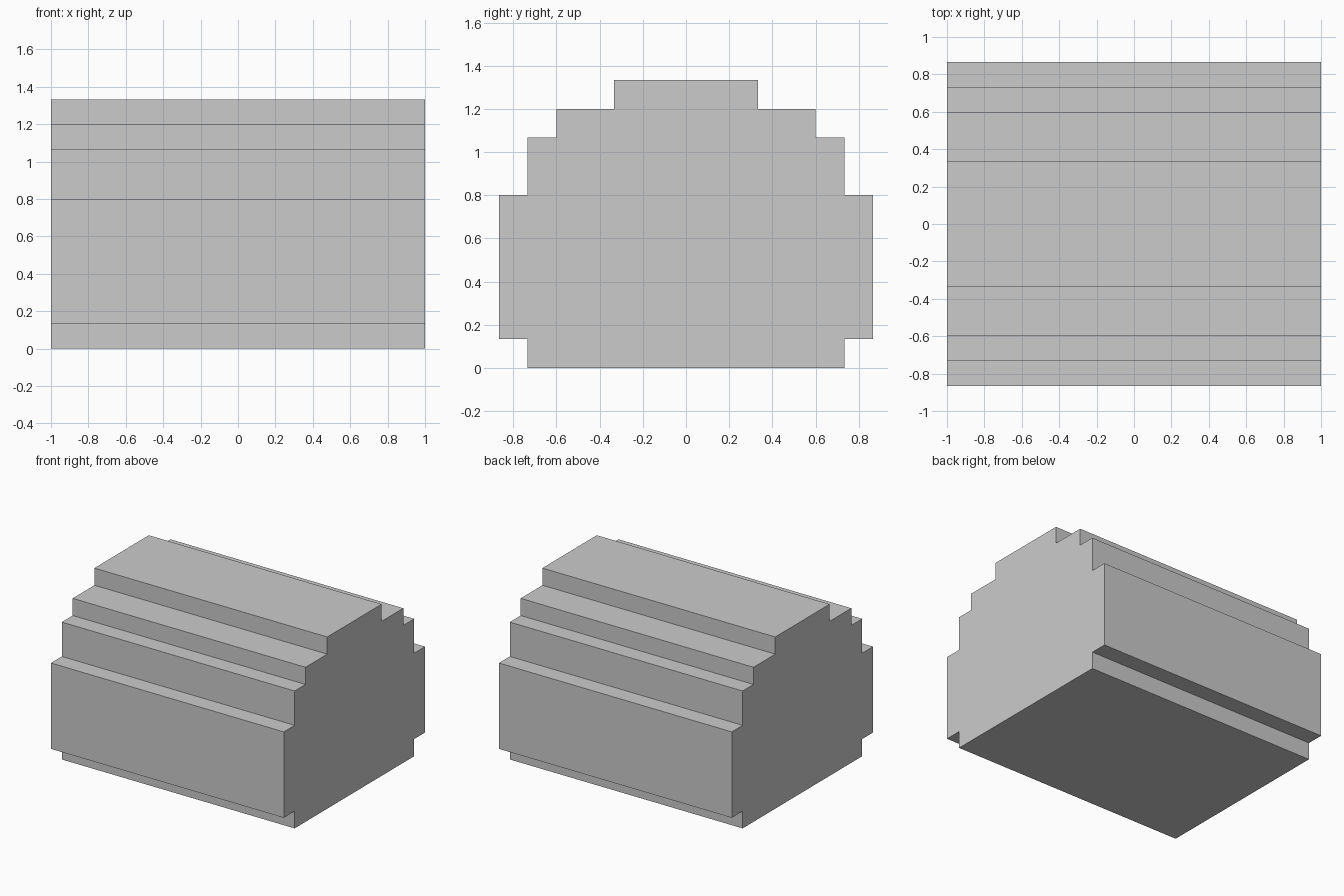
import bpy, bmesh
from mathutils import Vector

if "Cube" in bpy.data.objects:
    bpy.data.objects.remove(bpy.data.objects["Cube"])

U = 2 / 15  # grid step of the blocky profile

# Stepped half profile, bottom to top: (half width, height) in grid steps
half = [(5.5, 0), (5.5, 1), (6.5, 1), (6.5, 6), (5.5, 6),
        (5.5, 8), (4.5, 8), (4.5, 9), (2.5, 9), (2.5, 10)]
profile = half + [(-y, z) for y, z in reversed(half)]

# Stepped block: mirrored profile extruded along x
bm = bmesh.new()
end = bm.faces.new([bm.verts.new((-1, y * U, z * U)) for y, z in profile])
side = bmesh.ops.extrude_face_region(bm, geom=[end], use_keep_orig=True)["geom"]
bmesh.ops.translate(bm, vec=Vector((2, 0, 0)),
                    verts=[v for v in side if isinstance(v, bmesh.types.BMVert)])
bmesh.ops.recalc_face_normals(bm, faces=bm.faces)

mesh = bpy.data.meshes.new("stepped_block")
bm.to_mesh(mesh)
bm.free()
bpy.context.collection.objects.link(bpy.data.objects.new("stepped_block", mesh))
